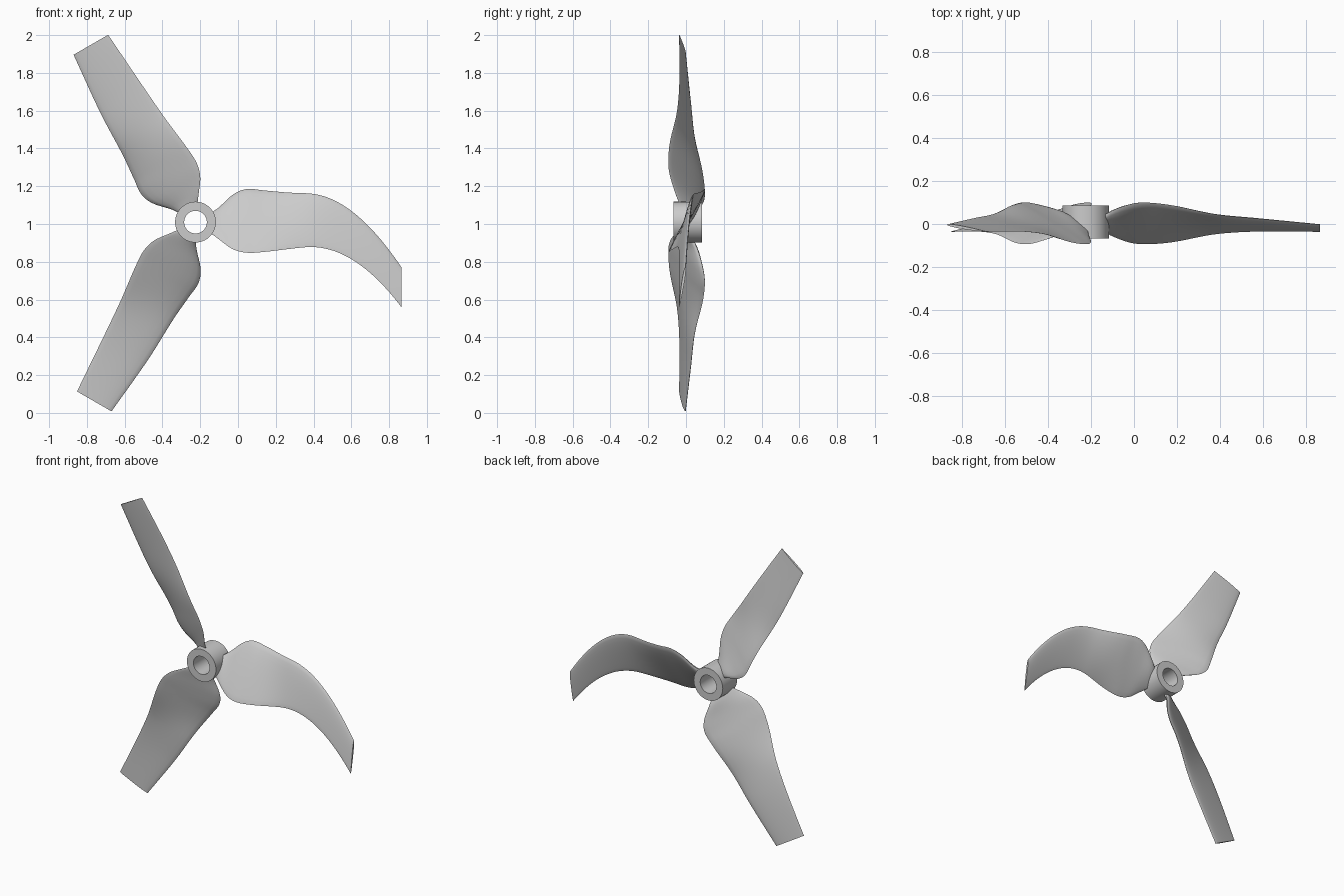
import bpy, bmesh, math
from mathutils import Vector

if "Cube" in bpy.data.objects:
    bpy.data.objects.remove(bpy.data.objects["Cube"], do_unlink=True)

mat = bpy.data.materials.new("light grey")
mat.use_nodes = True
GREY = (0.6, 0.6, 0.6, 1)
mat.diffuse_color = GREY
mat.node_tree.nodes["Principled BSDF"].inputs["Base Color"].default_value = GREY

CENTRE = Vector((-0.225, 0, 1.01))
TIP = 1.09


def finish(bm, name, angle):
    bmesh.ops.recalc_face_normals(bm, faces=bm.faces)
    mesh = bpy.data.meshes.new(name)
    bm.to_mesh(mesh)
    bm.free()
    mesh.materials.append(mat)
    ob = bpy.data.objects.new(name, mesh)
    bpy.context.collection.objects.link(ob)
    bpy.ops.object.select_all(action="DESELECT")
    ob.select_set(True)
    bpy.context.view_layer.objects.active = ob
    bpy.ops.object.shade_smooth_by_angle(angle=math.radians(angle))
    return ob


def curve_at(points, r):
    """Smooth interpolation through (station, value) points."""
    i = max(j for j in range(len(points) - 1) if points[j][0] <= r or j == 0)
    slope = lambda j: ((points[min(j + 1, len(points) - 1)][1] - points[max(j - 1, 0)][1])
                       / (points[min(j + 1, len(points) - 1)][0] - points[max(j - 1, 0)][0]))
    (a, va), (b, vb) = points[i], points[i + 1]
    h = b - a
    t = (r - a) / h
    return ((1 + 2 * t) * (1 - t) ** 2 * va + t * (1 - t) ** 2 * h * slope(i)
            + t * t * (3 - 2 * t) * vb + t * t * (t - 1) * h * slope(i + 1))


# Blade edges along the radius: sideways offset and depth
LEAD_SIDE = [(.075, .045), (.12, .075), (.2, .147), (.27, .175), (.36, .168), (.5, .156), (.75, .147), (TIP, .116)]
TRAIL_SIDE = [(.075, -.055), (.12, -.088), (.195, -.142), (.27, -.162), (.36, -.158), (.58, -.133), (TIP, -.095)]
LEAD_DEPTH = [(.075, .03), (.12, .06), (.2, .09), (.27, .1), (.4, .087), (.6, .045), (.8, .025), (TIP, -.003)]
TRAIL_DEPTH = [(.075, -.03), (.12, -.055), (.2, -.085), (.27, -.094), (.4, -.085), (.6, -.048), (.8, -.035), (TIP, -.036)]


def blade(name, angle, sweep):
    out = Vector((math.cos(angle), 0, math.sin(angle)))
    side = Vector((-math.sin(angle), 0, math.cos(angle)))
    bm = bmesh.new()
    rings = []
    stations, half = 48, 10
    for k in range(stations + 1):
        r = .075 + (TIP - .075) * k / stations
        shift = -sweep * max(0, (r - .58) / (TIP - .58)) ** 2
        lead = Vector((curve_at(LEAD_SIDE, r) + shift, curve_at(LEAD_DEPTH, r)))
        trail = Vector((curve_at(TRAIL_SIDE, r) + shift, curve_at(TRAIL_DEPTH, r)))
        chord = trail - lead
        normal = Vector((-chord.y, chord.x)).normalized()
        thick = .016 - .009 * (r / TIP)
        ring = []
        for j in range(2 * half):
            # Round the section from leading edge to trailing edge and back
            a = math.pi * j / half
            u = (1 - math.cos(a)) / 2
            p = lead + chord * u + normal * thick * math.sin(a) * (1.3 - .8 * u)
            ring.append(bm.verts.new(CENTRE + out * r + side * p.x + Vector((0, p.y, 0))))
        rings.append(ring)
    for a, b in zip(rings, rings[1:]):
        for j in range(2 * half):
            n = (j + 1) % (2 * half)
            bm.faces.new((a[j], a[n], b[n], b[j]))
    bm.faces.new(rings[0])
    bm.faces.new(rings[-1])
    finish(bm, name, 50)


blade("swept_blade", 0, .355)
blade("upper_blade", math.radians(120), 0)
blade("lower_blade", math.radians(240), 0)

# Hollow hub: a rectangular profile spun about the axis
bm = bmesh.new()
corners = [(.06, -.067), (.108, -.067), (.108, .085), (.06, .085)]
vs = [bm.verts.new(CENTRE + Vector((r, y, 0))) for r, y in corners]
edges = [bm.edges.new((vs[i], vs[(i + 1) % 4])) for i in range(4)]
bmesh.ops.spin(bm, geom=vs + edges, cent=CENTRE, axis=(0, 1, 0), angle=math.tau,
               steps=64, use_merge=True)
bmesh.ops.remove_doubles(bm, verts=bm.verts, dist=1e-4)
finish(bm, "hub_ring", 40)
